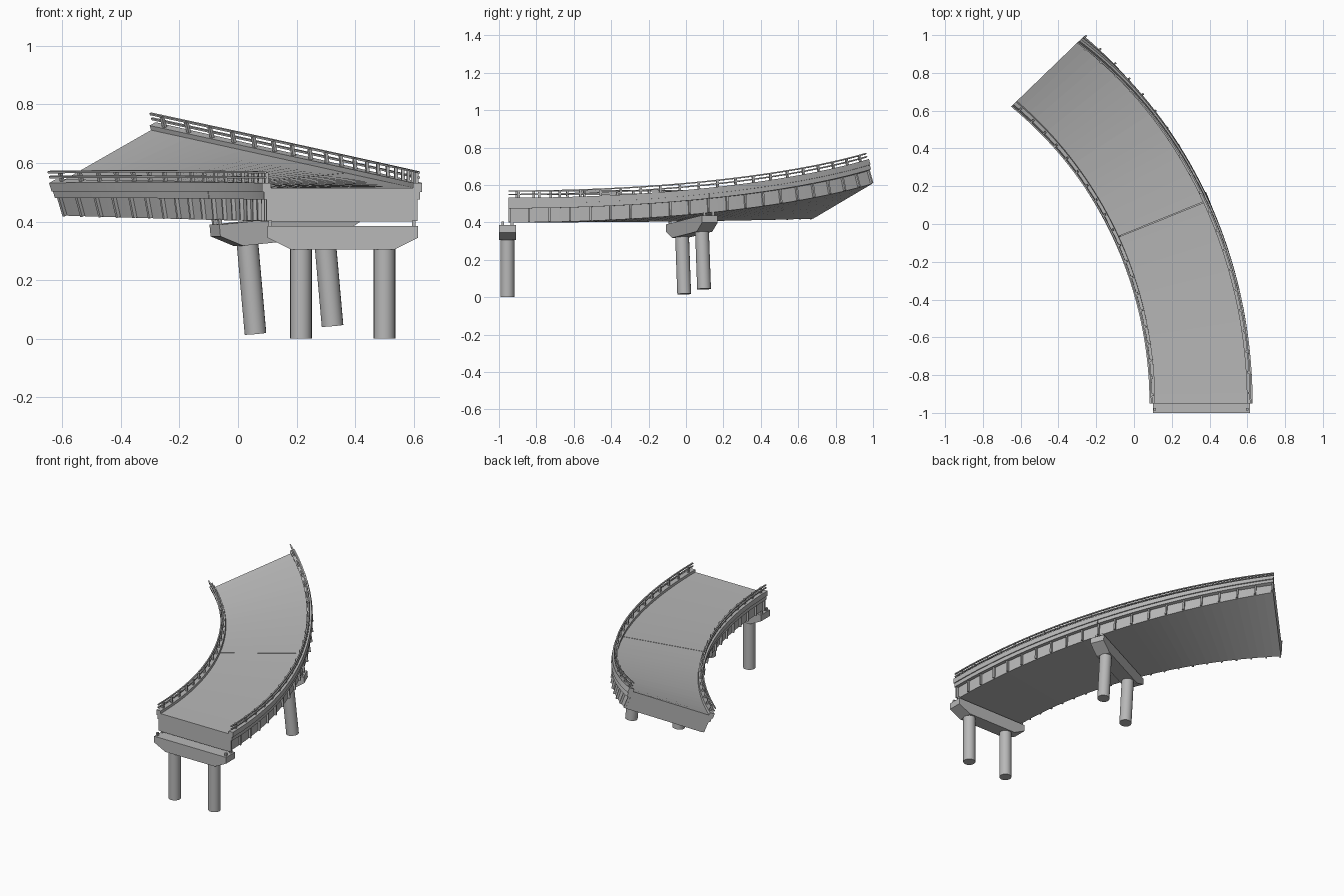
import bpy, bmesh, math
from mathutils import Matrix, Vector

if "Cube" in bpy.data.objects:
    bpy.data.objects.remove(bpy.data.objects["Cube"])

concrete = bpy.data.materials.new("concrete_grey")
concrete.use_nodes = True
GREY = (0.48, 0.48, 0.48, 1)
concrete.diffuse_color = GREY
concrete.node_tree.nodes["Principled BSDF"].inputs["Base Color"].default_value = GREY

WIDTH = 0.49       # girder width
RADIUS = 2.247     # inner girder edge
SECTIONS = 20      # rib and post bays


def frame(t):
    """Banked frame on the inner girder edge: x across, y along, z up."""
    a = math.radians(46.5) * t
    origin = Vector((0.11 - RADIUS * (1 - math.cos(a)),
                     -0.95 + RADIUS * math.sin(a), 0.40 + 0.02 * t * t))
    yaw = Matrix.Rotation(math.radians(44) * t, 4, 'Z')
    bank = Matrix.Rotation(-math.asin(0.38 * t * t), 4, 'Y')
    return Matrix.Translation(origin) @ yaw @ bank


def finish(name, bm, smooth=False):
    bmesh.ops.recalc_face_normals(bm, faces=bm.faces)
    mesh = bpy.data.meshes.new(name)
    bm.to_mesh(mesh)
    bm.free()
    mesh.materials.append(concrete)
    obj = bpy.data.objects.new(name, mesh)
    bpy.context.collection.objects.link(obj)
    if smooth:
        bpy.ops.object.select_all(action='DESELECT')
        obj.select_set(True)
        bpy.context.view_layer.objects.active = obj
        bpy.ops.object.shade_smooth_by_angle(angle=math.radians(40))
    return obj


def sweep(bm, profile, t0, t1, steps):
    """Carry a closed (across, up) profile along the road."""
    rings = []
    for i in range(steps + 1):
        m = frame(t0 + (t1 - t0) * i / steps)
        rings.append([bm.verts.new(m @ Vector((u, 0, v))) for u, v in profile])
    n = len(profile)
    for a, b in zip(rings, rings[1:]):
        for k in range(n):
            j = (k + 1) % n
            bm.faces.new((a[k], a[j], b[j], b[k]))
    bm.faces.new(rings[0])
    bm.faces.new(rings[-1])


def rect(u0, u1, v0, v1):
    return [(u0, v0), (u1, v0), (u1, v1), (u0, v1)]


def box(bm, m, u0, u1, length, v0, v1):
    size = Matrix.Diagonal((u1 - u0, length, v1 - v0, 1))
    centre = Matrix.Translation(((u0 + u1) / 2, 0, (v0 + v1) / 2))
    bmesh.ops.create_cube(bm, size=1, matrix=m @ centre @ size)


def side_u(side, u0, u1):
    """Mirror an inner-side span to the outer side."""
    return (u0, u1) if side == "inner" else (WIDTH - u1, WIDTH - u0)


# Two deck spans: box girder with an overhanging slab
half = [(0, 0), (0, 0.075), (-0.022, 0.075), (-0.022, 0.115)]
deck_profile = half + [(WIDTH - u, v) for u, v in reversed(half)]
for name, t0, t1 in (("first_span", 0, 0.499), ("second_span", 0.501, 1)):
    bm = bmesh.new()
    sweep(bm, deck_profile, t0, t1, 20)
    finish(name, bm)

for side in ("inner", "outer"):
    # Raised curb with a projecting lip
    bm = bmesh.new()
    sweep(bm, rect(*side_u(side, -0.028, 0.002), 0.1, 0.132), 0, 1, 40)
    finish(side + "_curb", bm)

    # Stiffening ribs on the girder side
    bm = bmesh.new()
    for i in range(SECTIONS + 1):
        t = min(max(i / SECTIONS, 0.003), 0.997)
        box(bm, frame(t), *side_u(side, -0.013, 0.002), 0.01, 0.002, 0.077)
    finish(side + "_girder_ribs", bm)

    # Railing posts and two long bars
    bm = bmesh.new()
    for i in range(SECTIONS):
        m = frame((i + 0.5) / SECTIONS)
        box(bm, m, *side_u(side, -0.016, -0.005), 0.012, 0.13, 0.168)
    finish(side + "_railing_posts", bm)
    bm = bmesh.new()
    for v in (0.146, 0.164):
        sweep(bm, rect(*side_u(side, -0.021, -0.013), v, v + 0.007), 0, 1, 40)
    finish(side + "_railing_bars", bm)

# Piers: chamfered cap, two round columns and bearings
cap = [(-0.01, -0.015), (0.505, -0.015), (0.505, -0.055),
       (0.425, -0.095), (0.07, -0.095), (-0.01, -0.055)]
for name, t in (("end_pier", 0), ("middle_pier", 0.5)):
    m = frame(t) @ Matrix.Translation((0, -0.005 if t == 0 else 0, 0))

    bm = bmesh.new()
    ends = [[bm.verts.new(m @ Vector((u, y, v))) for u, v in cap]
            for y in (-0.045, 0.045)]
    for ring in ends:
        bm.faces.new(ring)
    for k in range(len(cap)):
        j = (k + 1) % len(cap)
        bm.faces.new((ends[0][k], ends[0][j], ends[1][j], ends[1][k]))
    finish(name + "_cap", bm)

    bm = bmesh.new()
    for u in (0.105, 0.39):
        bmesh.ops.create_cone(bm, cap_ends=True, segments=20, radius1=0.037,
                              radius2=0.037, depth=0.31,
                              matrix=m @ Matrix.Translation((u, 0, -0.245)))
    finish(name + "_columns", bm, smooth=True)

    bm = bmesh.new()
    for u in (-0.006, WIDTH - 0.006):
        for y in (-0.025, 0.025):
            box(bm, m @ Matrix.Translation((0, y, 0)), u, u + 0.012, 0.014, -0.016, 0.004)
    finish(name + "_bearings", bm)
